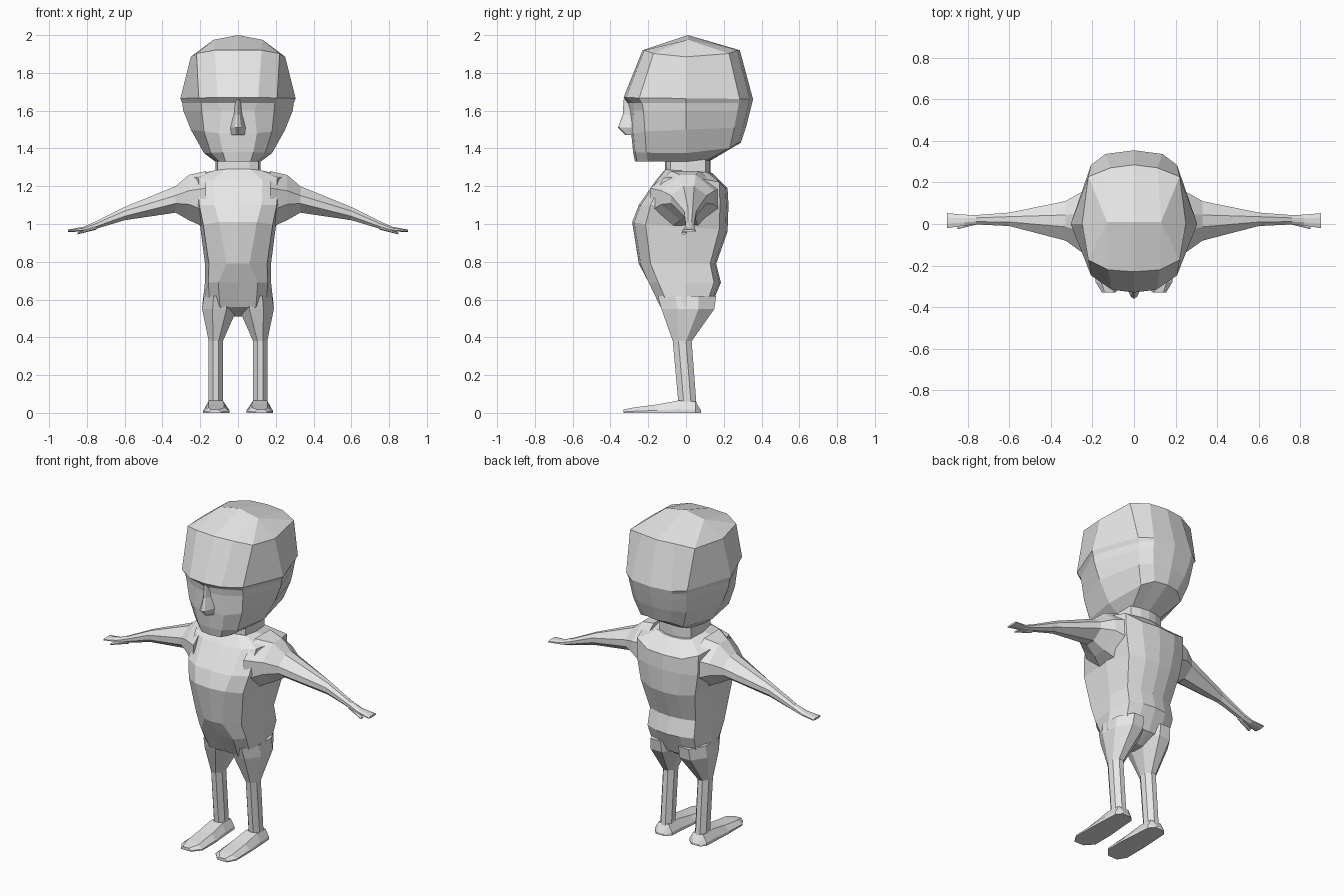
import bpy
import bmesh
from mathutils import Vector

if "Cube" in bpy.data.objects:
    bpy.data.objects.remove(bpy.data.objects["Cube"], do_unlink=True)

clay = bpy.data.materials.new("plain light grey")
clay.use_nodes = True
clay.diffuse_color = (0.8, 0.8, 0.8, 1)
clay.node_tree.nodes["Principled BSDF"].inputs["Base Color"].default_value = clay.diffuse_color


def half_ring(width, front, back, z, z_back=None, corner=0.8, flat=0.5, dent=0.0, lift=0.0):
    """Left half of a body section, from the front centre round to the back centre."""
    z_back = z if z_back is None else z_back
    middle = (z + z_back) / 2 + lift
    return [
        Vector((0, front, z)),
        Vector((flat * width, front * 0.96 + dent, z)),
        Vector((corner * width, front * 0.75, (z + middle) / 2)),
        Vector((width, 0, middle)),
        Vector((corner * width, back * 0.8, (z_back + middle) / 2)),
        Vector((width * 0.45, back * 0.95, z_back)),
        Vector((0, back, z_back)),
    ]


def full_ring(axis, at, low, high, bevel=0.3):
    """Eight-sided closed section across an axis, fitted between two corners."""
    ring = []
    for u, v in ((bevel, 0), (1 - bevel, 0), (1, bevel), (1, 1 - bevel),
                 (1 - bevel, 1), (bevel, 1), (0, 1 - bevel), (0, bevel)):
        point = [low[0] + u * (high[0] - low[0]), low[1] + v * (high[1] - low[1])]
        point.insert(axis, at)
        ring.append(Vector(point))
    return ring


def build(name, rings, closed):
    """Loft the sections, cap both ends and mirror the half to the other side."""
    bm = bmesh.new()
    loops = [[bm.verts.new(p) for p in ring] for ring in rings]
    count = len(loops[0])
    for a, b in zip(loops, loops[1:]):
        for i in range(count if closed else count - 1):
            j = (i + 1) % count
            bm.faces.new((a[i], a[j], b[j], b[i]))
    bm.faces.new(loops[0])
    bm.faces.new(loops[-1])
    bmesh.ops.remove_doubles(bm, verts=bm.verts[:], dist=0.0005)
    bmesh.ops.mirror(bm, geom=bm.verts[:] + bm.edges[:] + bm.faces[:], axis="X",
                     merge_dist=-1 if closed else 0.0005)
    if not closed:
        # Drop any faces left standing on the centre plane
        inner = [f for f in bm.faces if all(abs(v.co.x) < 0.0001 for v in f.verts)]
        bmesh.ops.delete(bm, geom=inner, context="FACES")
    bmesh.ops.recalc_face_normals(bm, faces=bm.faces[:])
    mesh = bpy.data.meshes.new(name)
    bm.to_mesh(mesh)
    bm.free()
    mesh.materials.append(clay)
    obj = bpy.data.objects.new(name, mesh)
    bpy.context.collection.objects.link(obj)
    return obj


# Head: jaw, mouth, cheeks, eye sockets, brow and crown
crown_top = [Vector((0, 0.01, 2)), *[Vector((0.13, 0.01, 1.975))] * 5, Vector((0, 0.01, 2))]
build("head", [
    half_ring(width=0.12, front=-0.27, back=0.12, z=1.33, flat=0.55),
    half_ring(width=0.18, front=-0.28, back=0.29, z=1.38, z_back=1.43, lift=-0.03, flat=0.45),
    half_ring(width=0.25, front=-0.29, back=0.32, z=1.48, z_back=1.52, corner=0.72, flat=0.4),
    half_ring(width=0.29, front=-0.30, back=0.34, z=1.6, corner=0.66, flat=0.3, dent=0.01),
    half_ring(width=0.295, front=-0.31, back=0.35, z=1.64, corner=0.66, flat=0.35, dent=0.02),
    half_ring(width=0.305, front=-0.33, back=0.355, z=1.67, z_back=1.66, corner=0.68, flat=0.35),
    half_ring(width=0.25, front=-0.23, back=0.285, z=1.92, lift=-0.035, corner=0.88),
    crown_top,
], closed=False)

# Nose: narrow bridge widening to the nostrils
nose = []
for z, width, tip in ((1.66, 0.02, -0.33), (1.58, 0.022, -0.335),
                      (1.51, 0.04, -0.36), (1.47, 0.035, -0.32)):
    nose.append([Vector((0, tip, z)), Vector((width * 0.4, tip + 0.01, z)),
                 Vector((width, -0.29, z)), Vector((width, -0.26, z)), Vector((0, -0.26, z))])
build("nose", nose, closed=False)

# Neck
build("neck", [
    half_ring(width=0.12, front=-0.11, back=0.13, z=z, corner=0.9) for z in (1.26, 1.35)
], closed=False)

# Torso: collar, shoulders, chest, ribs, waist, hips and crotch
build("torso", [
    half_ring(width=0.13, front=-0.11, back=0.14, z=1.29, z_back=1.27, corner=0.9),
    half_ring(width=0.26, front=-0.16, back=0.22, z=1.23, z_back=1.19, lift=0.045),
    half_ring(width=0.25, front=-0.25, back=0.225, z=1.1, corner=0.82),
    half_ring(width=0.2, front=-0.285, back=0.22, z=1.01, z_back=0.96, corner=0.92),
    half_ring(width=0.175, front=-0.25, back=0.16, z=0.79, corner=0.88, flat=0.35),
    half_ring(width=0.175, front=-0.195, back=0.185, z=0.69, corner=0.9, flat=0.6, dent=-0.01),
    half_ring(width=0.19, front=-0.12, back=0.13, z=0.56, corner=0.78, dent=-0.02),
    half_ring(width=0.1, front=-0.03, back=0.05, z=0.51),
], closed=False)

# Arms: shoulder, upper arm, elbow, wrist and spread palm
build("arms", [
    full_ring(0, 0.17, low=(-0.19, 0.98), high=(0.18, 1.28)),
    full_ring(0, 0.26, low=(-0.13, 1.02), high=(0.15, 1.26), bevel=0.35),
    full_ring(0, 0.33, low=(-0.08, 1.06), high=(0.11, 1.2), bevel=0.35),
    full_ring(0, 0.6, low=(-0.01, 1.02), high=(0.055, 1.09)),
    full_ring(0, 0.76, low=(-0.002, 0.972), high=(0.043, 1.01)),
    full_ring(0, 0.82, low=(-0.008, 0.96), high=(0.045, 0.985)),
    full_ring(0, 0.9, low=(-0.02, 0.958), high=(0.052, 0.97)),
], closed=True)

# Thumbs: slim slivers under the palms
build("thumbs", [
    full_ring(0, 0.75, low=(0.0, 0.97), high=(0.02, 0.99)),
    full_ring(0, 0.85, low=(-0.025, 0.945), high=(0.0, 0.955)),
], closed=True)

# Legs: thigh, knee and ankle
build("legs", [
    full_ring(2, 0.62, low=(0.01, -0.15), high=(0.18, 0.16)),
    full_ring(2, 0.55, low=(0.005, -0.13), high=(0.19, 0.15)),
    full_ring(2, 0.38, low=(0.08, -0.07), high=(0.155, 0.03)),
    full_ring(2, 0.05, low=(0.08, -0.04), high=(0.155, 0.055)),
], closed=True)

# Feet: heel, instep, ball and toe, flat underneath
feet = []
for y, inner, outer, top in ((0.08, 0.09, 0.15, 0.012), (0.05, 0.06, 0.175, 0.06),
                             (-0.04, 0.055, 0.18, 0.065), (-0.15, 0.045, 0.185, 0.045),
                             (-0.28, 0.045, 0.185, 0.028), (-0.33, 0.09, 0.155, 0.018)):
    slope = (outer - inner) * 0.2
    feet.append([Vector((inner, y, 0)), Vector((outer, y, 0)), Vector((outer, y, top * 0.3)),
                 Vector((outer - slope, y, top)), Vector((inner + slope, y, top)),
                 Vector((inner, y, top * 0.3))])
build("feet", feet, closed=True)
